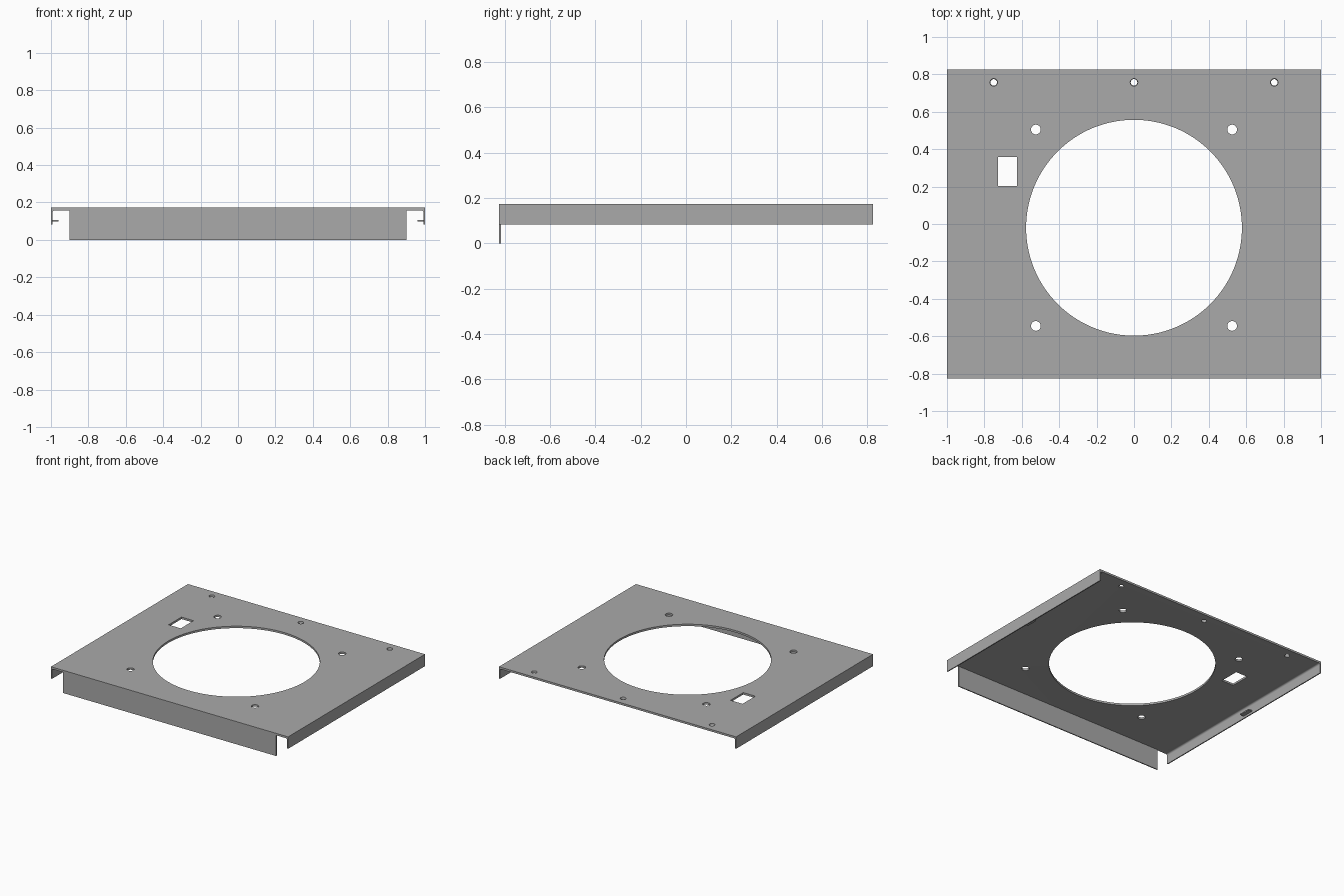
import bpy, bmesh, math

if "Cube" in bpy.data.objects:
    bpy.data.objects.remove(bpy.data.objects["Cube"])

HALF_X, HALF_Y, TOP = 1.0, 0.825, 0.173
PLATE, SHEET, RIM = 0.015, 0.008, 0.082

grey = bpy.data.materials.new("sheet metal grey")
grey.use_nodes = True
grey.diffuse_color = (0.4, 0.4, 0.4, 1)
grey.node_tree.nodes["Principled BSDF"].inputs["Base Color"].default_value = (0.4, 0.4, 0.4, 1)


def finish(name, bm):
    bmesh.ops.recalc_face_normals(bm, faces=bm.faces)
    mesh = bpy.data.meshes.new(name)
    bm.to_mesh(mesh)
    bm.free()
    mesh.materials.append(grey)
    obj = bpy.data.objects.new(name, mesh)
    bpy.context.collection.objects.link(obj)
    return obj


def box(name, x0, x1, y0, y1, z0, z1):
    bm = bmesh.new()
    bmesh.ops.create_cube(bm, size=1)
    bmesh.ops.scale(bm, vec=(x1 - x0, y1 - y0, z1 - z0), verts=bm.verts)
    bmesh.ops.translate(bm, vec=((x0 + x1) / 2, (y0 + y1) / 2, (z0 + z1) / 2), verts=bm.verts)
    return finish(name, bm)


def cylinder(name, x, y, r_top, r_bottom, sides):
    # The taper spans the plate thickness exactly once, with slight overshoot
    bm = bmesh.new()
    bmesh.ops.create_cone(bm, cap_ends=True, segments=sides, radius1=r_bottom,
                          radius2=r_top, depth=PLATE * 1.4)
    bmesh.ops.translate(bm, vec=(x, y, TOP - PLATE / 2), verts=bm.verts)
    return finish(name, bm)


# Plate with folded side rims: half of the cross-section, mirrored, swept along y
inner, under, fillet = HALF_X - SHEET, TOP - PLATE, 0.012
half = [(HALF_X, TOP), (HALF_X, RIM), (inner, RIM)]
for i in range(5):
    a = math.radians(90 * i / 4)
    half.append((inner - fillet + fillet * math.cos(a), under - fillet + fillet * math.sin(a)))
section = half + [(-x, z) for x, z in reversed(half)]
bm = bmesh.new()
face = bm.faces.new([bm.verts.new((x, -HALF_Y, z)) for x, z in section])
swept = bmesh.ops.extrude_face_region(bm, geom=[face])
bmesh.ops.translate(bm, vec=(0, 2 * HALF_Y, 0),
                    verts=[v for v in swept["geom"] if isinstance(v, bmesh.types.BMVert)])
plate = finish("top_plate", bm)

# Cutters: fan opening, mounting holes, rear screw holes, switch window
cutters = [cylinder("opening_cutter", 0, -0.02, 0.577, 0.577, 128),
           box("window_cutter", -0.727, -0.625, 0.203, 0.357, RIM + 0.03, TOP + 0.1)]
for side in (-1, 1):
    for y in (0.505, -0.545):
        cutters.append(cylinder("mounting_hole_cutter", side * 0.525, y, 0.026, 0.026, 32))
for x in (-0.75, 0, 0.75):
    cutters.append(cylinder("screw_hole_cutter", x, 0.757, 0.021, 0.017, 32))

for cutter in cutters:
    cutter.hide_render = True
    mod = plate.modifiers.new("cut", "BOOLEAN")
    mod.operation, mod.solver, mod.object = "DIFFERENCE", "EXACT", cutter
bpy.context.view_layer.objects.active = plate
plate.select_set(True)
for mod in list(plate.modifiers):
    bpy.ops.object.modifier_apply(modifier=mod.name)
for cutter in cutters:
    bpy.data.objects.remove(cutter)
bpy.ops.object.shade_smooth_by_angle(angle=math.radians(30))

# Deep front flange, narrower than the plate
box("front_flange", -0.9, 0.9, -HALF_Y, -HALF_Y + SHEET, 0, under + 0.001)

# Small bent tabs inside the side rims
for side, name in ((-1, "right_tab"), (1, "left_tab")):
    x0, x1 = sorted((side * 0.96, side * (inner + 0.002)))
    box(name, x0, x1, 0.0, 0.09, 0.098, 0.107)
